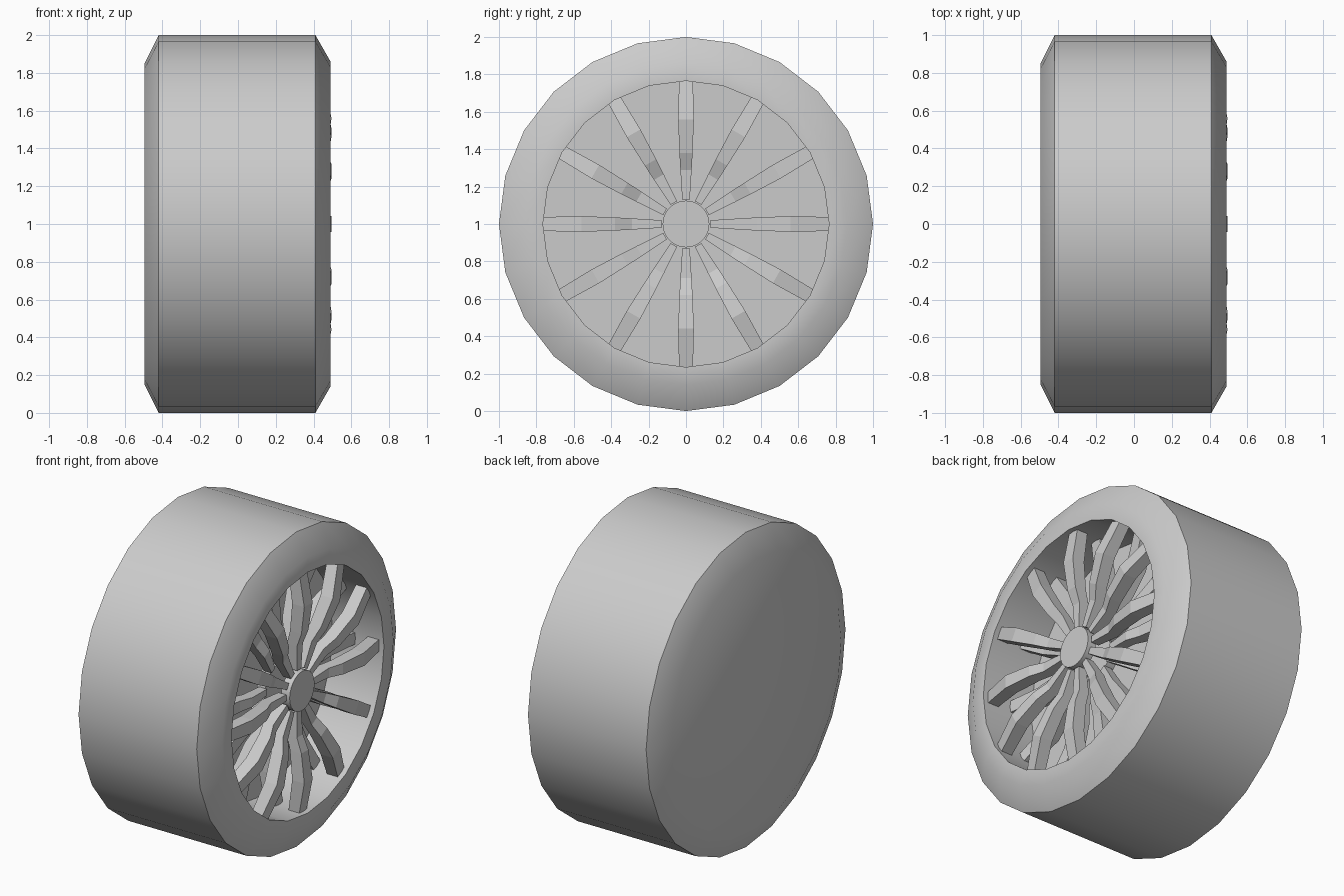
import bpy, bmesh, math
from mathutils import Matrix, Vector

if "Cube" in bpy.data.objects:
    bpy.data.objects.remove(bpy.data.objects["Cube"])

SEG = 24
AXLE = 1.0     # height of the wheel axis
MID = 0.335    # mirror plane between outer and inner spoke sets


def finish(name, bm, smooth):
    bmesh.ops.recalc_face_normals(bm, faces=bm.faces)
    me = bpy.data.meshes.new(name)
    bm.to_mesh(me)
    bm.free()
    ob = bpy.data.objects.new(name, me)
    ob.location.z = AXLE
    bpy.context.collection.objects.link(ob)
    if smooth:
        bpy.ops.object.select_all(action='DESELECT')
        ob.select_set(True)
        bpy.context.view_layer.objects.active = ob
        bpy.ops.object.shade_smooth_by_angle(angle=math.radians(35))
    return ob


def lathe(name, profile):
    """Revolve (x, radius) points about the x axis and cap both ends."""
    bm = bmesh.new()
    rings = []
    for x, r in profile:
        rings.append([bm.verts.new((x, r * math.sin(2 * math.pi * i / SEG),
                                    r * math.cos(2 * math.pi * i / SEG)))
                      for i in range(SEG)])
    for a, b in zip(rings, rings[1:]):
        for i in range(SEG):
            j = (i + 1) % SEG
            bm.faces.new((a[i], a[j], b[j], b[i]))
    bm.faces.new(rings[0])
    bm.faces.new(rings[-1])
    return finish(name, bm, True)


def spokes(name, mirror):
    """Twelve bent bars; each station is radius, front x, back x, width."""
    stations = [(0.13, 0.43, 0.375, 0.04), (0.29, 0.435, 0.365, 0.06),
                (0.38, 0.47, 0.39, 0.07), (0.56, 0.495, 0.41, 0.084),
                (0.77, 0.455, 0.38, 0.074)]
    bm = bmesh.new()
    for k in range(12):
        rot = Matrix.Rotation(k * math.pi / 6, 3, 'X')
        rings = []
        for r, f, b, w in stations:
            if mirror:
                f, b = 2 * MID - f, 2 * MID - b
            pts = [(f, -w / 2, r), (f, w / 2, r), (b, w / 2, r), (b, -w / 2, r)]
            rings.append([bm.verts.new(rot @ Vector(p)) for p in pts])
        for a, b in zip(rings, rings[1:]):
            for i in range(4):
                j = (i + 1) % 4
                bm.faces.new((a[i], a[j], b[j], b[i]))
        bm.faces.new(rings[0])
        bm.faces.new(rings[-1])
    return finish(name, bm, False)


# Tyre with closed back and recessed rim barrel
lathe("tyre_and_barrel", [(-0.495, 0.85), (-0.42, 1.0), (0.41, 1.0),
                          (0.49, 0.86), (0.49, 0.765), (0.13, 0.765)])

# Outer and inner hub discs
lathe("outer_hub", [(0.39, 0.125), (0.45, 0.125)])
lathe("inner_hub", [(0.22, 0.125), (0.28, 0.125)])

# Outer and inner spoke sets
spokes("outer_spokes", False)
spokes("inner_spokes", True)
